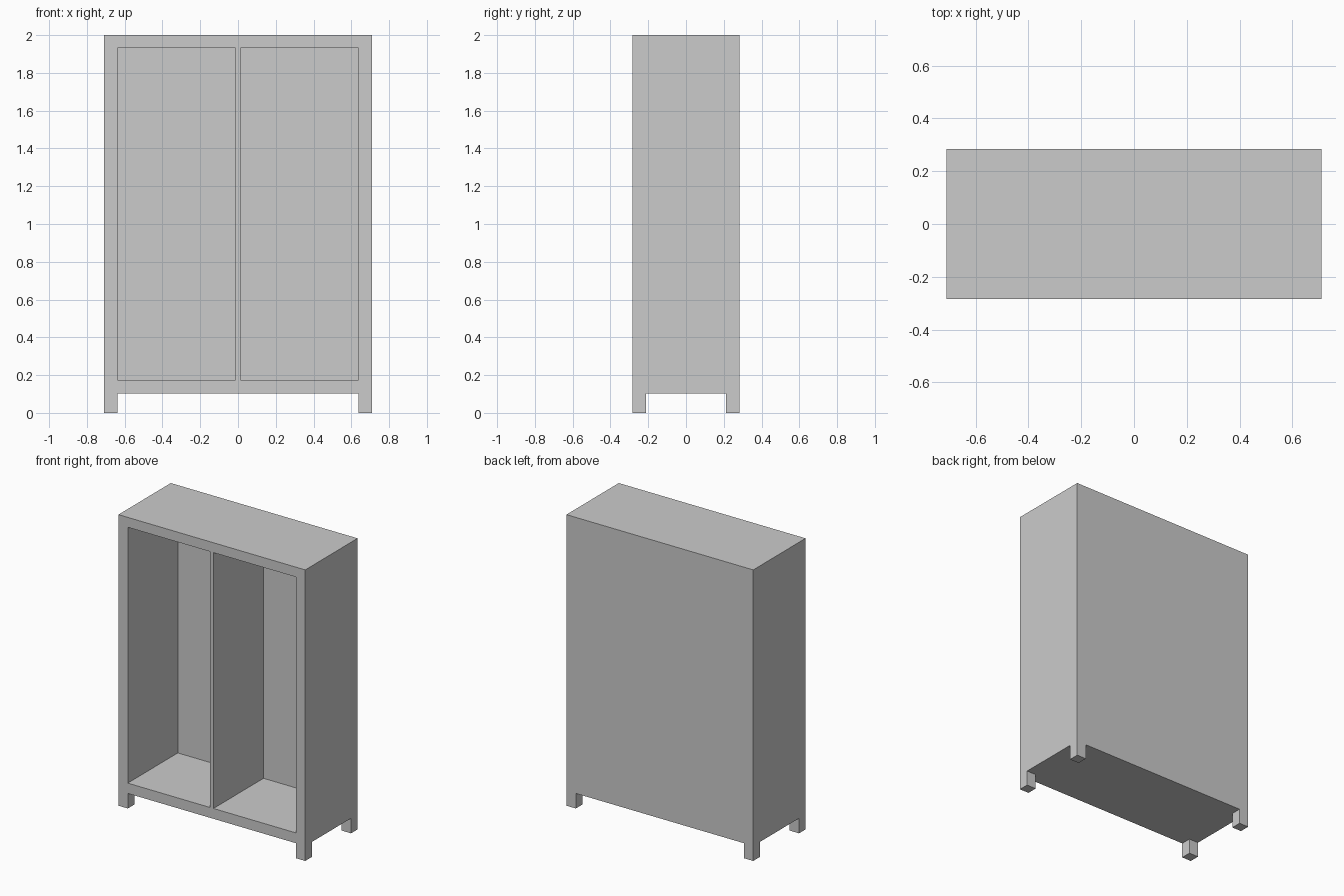
import bpy, bmesh
from mathutils import Vector, Matrix

if "Cube" in bpy.data.objects:
    bpy.data.objects.remove(bpy.data.objects["Cube"])

W, D, H = 0.71, 0.284, 2.0       # half width, half depth, height
LEG, LEG_H = 0.071, 0.103        # leg thickness and height
FRAME, DIV, BACK = 0.071, 0.0125, 0.025
Z0, Z1 = 0.174, 1.932            # opening bottom and top

bm = bmesh.new()

# carcass block
size = Matrix.Diagonal((2 * W, 2 * D, H - LEG_H, 1))
bmesh.ops.create_cube(bm, size=1, matrix=Matrix.Translation((0, 0, (H + LEG_H) / 2)) @ size)


def cut(axis, value):
    n, co = Vector((0, 0, 0)), Vector((0, 0, 0))
    n[axis], co[axis] = 1, value
    bmesh.ops.bisect_plane(bm, geom=bm.verts[:] + bm.edges[:] + bm.faces[:],
                           dist=1e-5, plane_co=co, plane_no=n)


def extrude(faces, vec):
    # push each face along vec, leaving side walls and no lid behind
    for f in faces:
        res = bmesh.ops.extrude_discrete_faces(bm, faces=[f])
        bmesh.ops.translate(bm, verts=res["faces"][0].verts[:], vec=vec)


# outlines of compartments and feet
for s in (-1, 1):
    cut(0, s * (W - FRAME))
    cut(0, s * DIV)
    cut(1, s * (D - LEG))
cut(2, Z0)
cut(2, Z1)
bm.normal_update()

# two open compartments pushed in from the front
openings = []
for f in bm.faces:
    c = f.calc_center_median()
    if abs(c.y + D) < 1e-4 and DIV < abs(c.x) < W - FRAME and Z0 < c.z < Z1:
        openings.append(f)
assert len(openings) == 2
extrude(openings, (0, 2 * D - BACK, 0))

# four feet pulled down from the bottom corners
feet = []
for f in bm.faces:
    c = f.calc_center_median()
    if abs(c.z - LEG_H) < 1e-4 and abs(c.x) > W - LEG and abs(c.y) > D - LEG:
        feet.append(f)
assert len(feet) == 4
extrude(feet, (0, 0, -LEG_H))

mesh = bpy.data.meshes.new("cabinet")
bm.to_mesh(mesh)
bm.free()
bpy.context.collection.objects.link(bpy.data.objects.new("open_cabinet", mesh))
